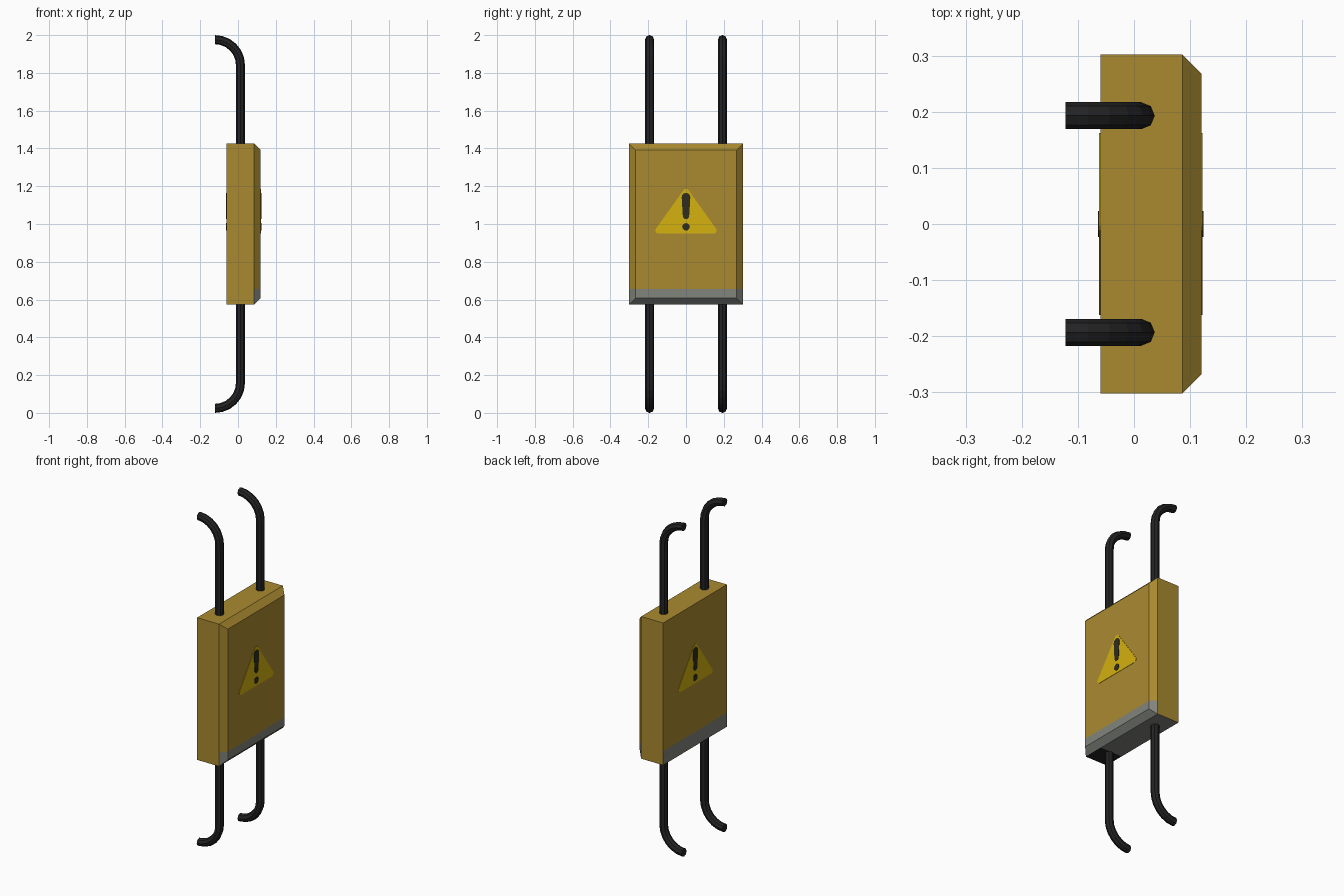
import bpy, bmesh, math
from mathutils import Vector

if "Cube" in bpy.data.objects:
    bpy.data.objects.remove(bpy.data.objects["Cube"])


def material(name, rgb):
    m = bpy.data.materials.new(name)
    m.diffuse_color = (*rgb, 1)
    m.use_nodes = True
    m.node_tree.nodes["Principled BSDF"].inputs["Base Color"].default_value = m.diffuse_color
    return m


OCHRE = material("ochre_paint", (0.40, 0.255, 0.030))
GREY = material("grey_band", (0.220, 0.228, 0.200))
BLACK = material("black_rubber", (0.017, 0.017, 0.018))
YELLOW = material("warning_yellow", (0.66, 0.445, 0.0045))
MARK = material("dark_mark", (0.028, 0.026, 0.011))


def add_object(name, bm, mats):
    bmesh.ops.recalc_face_normals(bm, faces=bm.faces)
    me = bpy.data.meshes.new(name)
    bm.to_mesh(me)
    bm.free()
    for m in mats:
        me.materials.append(m)
    ob = bpy.data.objects.new(name, me)
    bpy.context.collection.objects.link(ob)
    return ob


# Box body: lofted rectangles, chamfered on the +x side
X_BACK, X_FRONT = -0.06, 0.12
bm = bmesh.new()
rings = []
for x, inset in ((X_BACK, 0), (0.086, 0), (X_FRONT, 0.034)):
    y, z0, z1 = 0.302 - inset, 0.573 + inset, 1.425 - inset
    rings.append([bm.verts.new((x, a, b)) for a, b in ((-y, z0), (y, z0), (y, z1), (-y, z1))])
for a, b in zip(rings, rings[1:]):
    for i in range(4):
        j = (i + 1) % 4
        bm.faces.new((a[i], a[j], b[j], b[i]))
bm.faces.new(rings[0])
bm.faces.new(rings[-1])
# Cut lines for the grey lower band and the dark corner underneath
for co, no in (((0, 0, 0.657), (0, 0, 1)), ((0, -0.175, 0), (0, 1, 0))):
    bmesh.ops.bisect_plane(bm, geom=bm.verts[:] + bm.edges[:] + bm.faces[:],
                           plane_co=co, plane_no=no)
bmesh.ops.recalc_face_normals(bm, faces=bm.faces)
for f in bm.faces:
    c = f.calc_center_median()
    if c.z < 0.655 and abs(f.normal.y) < 0.95:
        f.material_index = 2 if f.normal.z < -0.95 and c.y < -0.175 else 1
add_object("box_body", bm, (OCHRE, GREY, BLACK))


# Warning signs: thin plates on both large faces
def plate(name, pts, side, depth, mat):
    x0, out = (X_FRONT, 1) if side == "right" else (X_BACK, -1)
    bm = bmesh.new()
    f = bm.faces.new([bm.verts.new((x0, y, z)) for y, z in pts])
    new = bmesh.ops.extrude_face_region(bm, geom=[f], use_keep_orig=True)["geom"]
    bmesh.ops.translate(bm, verts=[v for v in new if isinstance(v, bmesh.types.BMVert)],
                        vec=(out * depth, 0, 0))
    add_object(side + "_" + name, bm, (mat,))


def arc(cy, cz, r, a0, a1, n):
    return [(cy + r * math.cos(math.radians(a0 + (a1 - a0) * i / n)),
             cz + r * math.sin(math.radians(a0 + (a1 - a0) * i / n))) for i in range(n + 1)]


triangle = (arc(0.147, 0.966, 0.016, -90, 52, 4) + arc(0, 1.168, 0.018, 52, 128, 3)
            + arc(-0.147, 0.966, 0.016, 128, 270, 4))
stroke = arc(0, 1.142, 0.023, 0, 180, 6) + arc(0, 1.043, 0.017, 180, 360, 6)
dot = arc(0, 0.985, 0.020, 0, 330, 11)
for side in ("right", "left"):
    plate("warning_triangle", triangle, side, 0.002, YELLOW)
    plate("warning_stroke", stroke, side, 0.004, MARK)
    plate("warning_dot", dot, side, 0.004, MARK)

# Cables: eight-sided tubes with both ends bent towards -x
R, BEND, CX = 0.024, 0.135, 0.013
SEG = 6
upper = [(CX - BEND + BEND * math.cos(t), 1.841 + BEND * math.sin(t))
         for t in (math.pi / 2 * i / SEG for i in range(SEG + 1))]
path = [(x, 2 - z) for x, z in reversed(upper)] + upper
SIDES = 8
for name, y in (("front_cable", -0.193), ("back_cable", 0.193)):
    bm = bmesh.new()
    loops = []
    for i, (x, z) in enumerate(path):
        px, pz = path[max(i - 1, 0)]
        nx, nz = path[min(i + 1, len(path) - 1)]
        t = Vector((nx - px, 0, nz - pz)).normalized()
        if i in (0, len(path) - 1):
            t = Vector((1 if i == 0 else -1, 0, 0))
        side = Vector((t.z, 0, -t.x))
        loops.append([bm.verts.new(Vector((x, y, z))
                      + R * math.cos(2 * math.pi * k / SIDES) * side
                      + Vector((0, R * math.sin(2 * math.pi * k / SIDES), 0)))
                      for k in range(SIDES)])
    for a, b in zip(loops, loops[1:]):
        for k in range(SIDES):
            j = (k + 1) % SIDES
            bm.faces.new((a[k], a[j], b[j], b[k]))
    bm.faces.new(loops[0])
    bm.faces.new(loops[-1])
    add_object(name, bm, (BLACK,))
